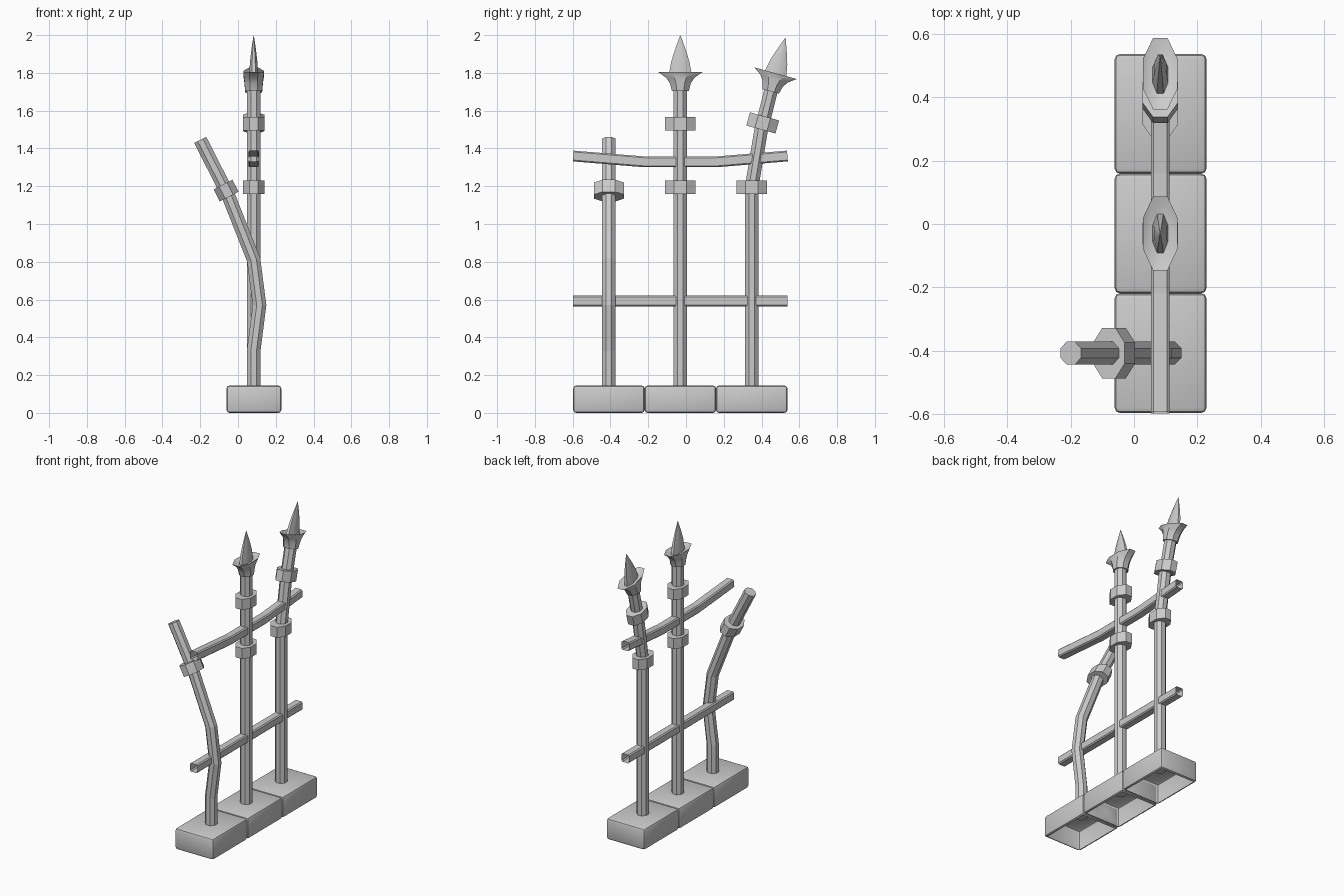
import bpy, bmesh, math
from mathutils import Vector, Matrix

if "Cube" in bpy.data.objects:
    bpy.data.objects.remove(bpy.data.objects["Cube"])

X = 0.083                       # fence line
YS = (-0.408, -0.03, 0.348)     # post spacing
BLOCK = (0.29, 0.378, 0.145)


def finish(name, bm, smooth=None):
    bmesh.ops.recalc_face_normals(bm, faces=bm.faces)
    me = bpy.data.meshes.new(name)
    bm.to_mesh(me)
    bm.free()
    ob = bpy.data.objects.new(name, me)
    bpy.context.collection.objects.link(ob)
    if smooth:
        bpy.ops.object.select_all(action='DESELECT')
        ob.select_set(True)
        bpy.context.view_layer.objects.active = ob
        bpy.ops.object.shade_smooth_by_angle(angle=math.radians(smooth))
    return ob


def loft(name, rings, sides=8, caps=True, smooth=None):
    """Skin rings of (matrix, half width x, half width y), flats facing the axes."""
    bm = bmesh.new()
    k = 1 / math.cos(math.pi / sides)
    loops = []
    for m, rx, ry in rings:
        angs = [(i + 0.5) * math.tau / sides for i in range(sides)]
        loops.append([bm.verts.new(m @ Vector((rx * k * math.cos(a), ry * k * math.sin(a), 0)))
                      for a in angs])
    for a, b in zip(loops, loops[1:]):
        for i in range(sides):
            j = (i + 1) % sides
            bm.faces.new((a[i], a[j], b[j], b[i]))
    if caps:
        bm.faces.new(loops[0][::-1])
        bm.faces.new(loops[-1])
    return finish(name, bm, smooth)


def frame(p, direction):
    q = Vector((0, 0, 1)).rotation_difference(Vector(direction).normalized())
    return Matrix.Translation(p) @ q.to_matrix().to_4x4()


def sweep(name, pts, r, sides=8, caps=True):
    pts = [Vector(p) for p in pts]
    segs = [(b - a).normalized() for a, b in zip(pts, pts[1:])]
    dirs = [segs[0]] + [a + b for a, b in zip(segs, segs[1:])] + [segs[-1]]
    return loft(name, [(frame(p, d), r, r) for p, d in zip(pts, dirs)], sides, caps)


def up(m, z):
    return m @ Matrix.Translation((0, 0, z))


def collar(name, p, d=(0, 0, 1)):
    m = frame(p, d)
    loft(name, [(up(m, -0.036), 0.056, 0.08), (up(m, 0.036), 0.056, 0.08)])


def spearhead(name, p, d=(0, 0, 1)):
    """Flared cup and flattened spike; p is the centre of the cup rim."""
    m = frame(p, d)
    cup = [(-0.10, 0.045, 0.045), (-0.06, 0.048, 0.055), (-0.03, 0.051, 0.075),
           (-0.01, 0.054, 0.102), (0.0, 0.055, 0.117), (-0.015, 0.035, 0.07)]
    spike = [(-0.02, 0.025, 0.062), (0.06, 0.019, 0.047),
             (0.12, 0.012, 0.028), (0.195, 0.001, 0.001)]
    loft(name + "_cup", [(up(m, z), a, b) for z, a, b in cup], smooth=35)
    loft(name + "_spike", [(up(m, z), a, b) for z, a, b in spike], smooth=35)


# Base blocks, bevelled and open underneath
for i, y in enumerate(YS):
    bm = bmesh.new()
    bmesh.ops.create_cube(bm, size=1, matrix=Matrix.Translation((0.084, y, BLOCK[2] / 2))
                          @ Matrix.Diagonal((*BLOCK, 1)))
    bmesh.ops.bevel(bm, geom=bm.edges[:], offset=0.016, segments=2, profile=0.5, affect='EDGES')
    bm.normal_update()
    under = [f for f in bm.faces if f.normal.z < -0.99]
    bmesh.ops.delete(bm, geom=under, context='FACES')
    finish(f"base_block_{i + 1}", bm, 30)

# Bent broken post
y0, y1, y2 = YS
sweep("bent_post", [(X, y0, 0.11), (X, y0, 0.33), (0.114, y0, 0.57), (0.083, y0, 0.81),
                    (-0.055, y0, 1.16), (-0.2, y0, 1.445)], 0.036)
collar("bent_post_collar", (-0.063, y0, 1.177), (-0.46, 0, 0.89))

# Straight post
sweep("straight_post", [(X, y1, 0.11), (X, y1, 1.74)], 0.036)
collar("straight_lower_collar", (X, y1, 1.195))
collar("straight_upper_collar", (X, y1, 1.53))
spearhead("straight_head", (X, y1, 1.804))

# Leaning post
lean = (0, 0.265, 0.964)
sweep("leaning_post", [(X, y2, 0.11), (X, y2, 1.195), (X, 0.398, 1.5), (X, 0.457, 1.735)], 0.036)
collar("leaning_lower_collar", (X, y2, 1.195))
collar("leaning_upper_collar", (X, 0.406, 1.535), lean)
spearhead("leaning_head", (X, 0.475, 1.798), lean)

# Rails: open-ended square bars with softened long edges
rails = {
    "lower_rail": [(X, -0.597, 0.593), (X, 0.537, 0.593)],
    "upper_rail": [(X, -0.597, 1.36), (X, -0.22, 1.329), (X, 0.16, 1.329), (X, 0.537, 1.36)],
}
for name, pts in rails.items():
    ob = sweep(name, pts, 0.0285, sides=4, caps=False)
    bev = ob.modifiers.new("soft_edges", 'BEVEL')
    bev.width = 0.007
    bev.segments = 1
    bev.limit_method = 'ANGLE'
    bev.angle_limit = math.radians(60)
